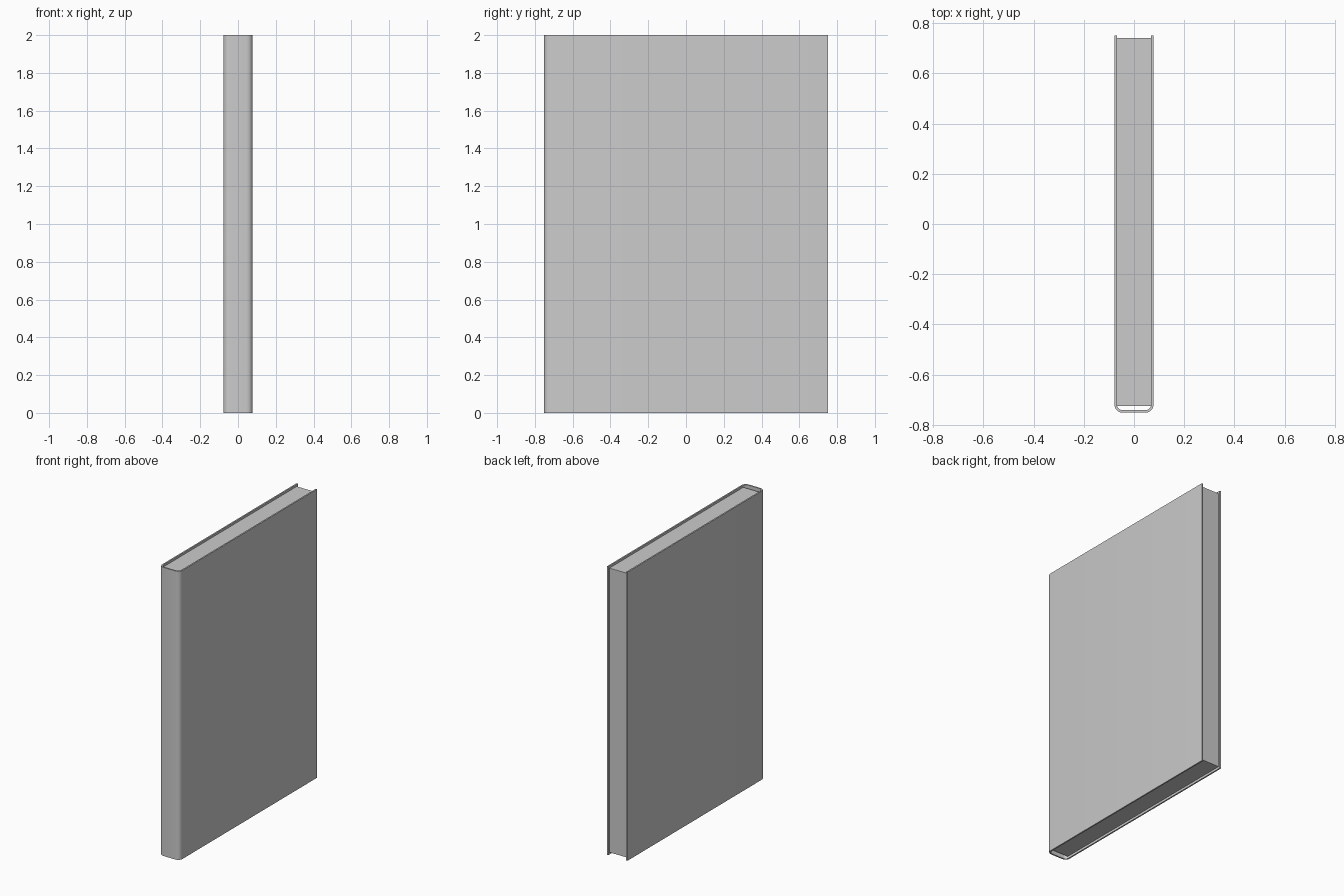
import bpy, bmesh
from math import sin, cos, pi

if "Cube" in bpy.data.objects:
    bpy.data.objects.remove(bpy.data.objects["Cube"])

HEIGHT, HALF_W, HALF_D = 2.0, 0.078, 0.752
BOARD = 0.01      # cover thickness
RADIUS = 0.032    # outer rounding of the spine edges
SEGMENTS = 5


def prism(name, outline, z0, z1):
    """Extrude a closed xy outline (counter-clockwise) from z0 to z1."""
    bm = bmesh.new()
    face = bm.faces.new([bm.verts.new((x, y, z0)) for x, y in outline])
    res = bmesh.ops.extrude_face_region(bm, geom=[face])
    top = [v for v in res["geom"] if isinstance(v, bmesh.types.BMVert)]
    bmesh.ops.translate(bm, verts=top, vec=(0, 0, z1 - z0))
    bmesh.ops.recalc_face_normals(bm, faces=bm.faces)
    mesh = bpy.data.meshes.new(name)
    bm.to_mesh(mesh)
    bm.free()
    obj = bpy.data.objects.new(name, mesh)
    bpy.context.collection.objects.link(obj)
    return obj


def u_path(inset):
    """U-shaped path: left fore edge, round the spine, right fore edge."""
    r = RADIUS - inset
    cx, cy = HALF_W - RADIUS, -HALF_D + RADIUS
    arc = [(cx + r * sin(t), cy - r * cos(t))
           for t in (pi / 2 * i / SEGMENTS for i in range(SEGMENTS + 1))]
    right = arc + [(HALF_W - inset, HALF_D)]
    left = [(-x, y) for x, y in reversed(right)]
    return left + right


# Cover: both boards and the rounded spine in one wrap
cover = prism("cover", u_path(0) + u_path(BOARD)[::-1], 0, HEIGHT)

# Page block, set back from the cover edges and clear of the spine
px = HALF_W - BOARD
pages = prism("pages", [(-px, -0.725), (px, -0.725), (px, 0.741), (-px, 0.741)],
              0.015, HEIGHT - 0.015)

# Smooth spine, crisp board edges
bpy.ops.object.select_all(action='DESELECT')
cover.select_set(True)
bpy.context.view_layer.objects.active = cover
bpy.ops.object.shade_smooth_by_angle()
